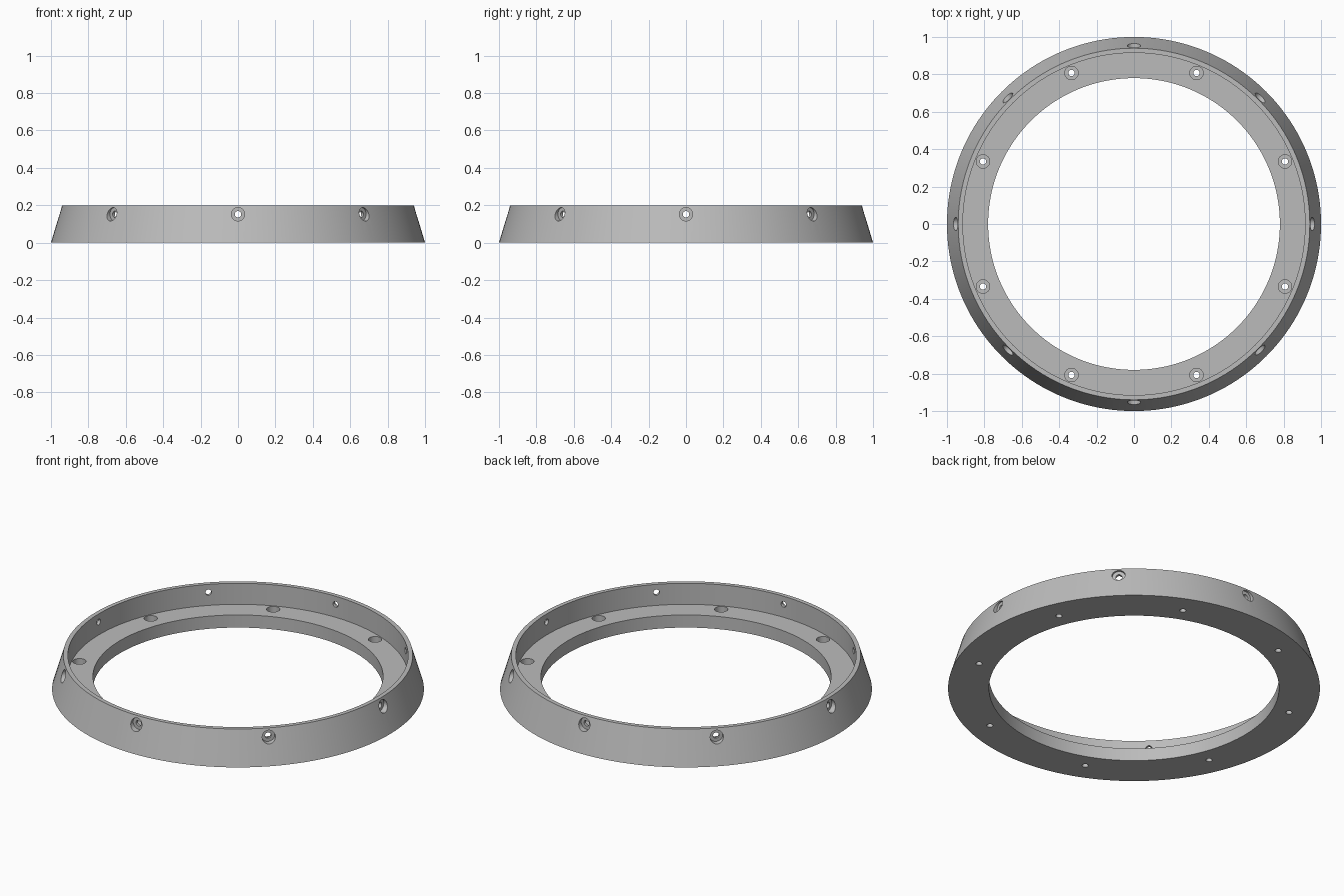
import bpy, bmesh
from math import pi, radians
from mathutils import Matrix, Vector

cube = bpy.data.objects.get("Cube")
if cube:
    bpy.data.objects.remove(cube)


def lathe(bm, profile, steps, matrix=Matrix(), closed=False):
    """Spin a (radius, height) profile around z, then place it."""
    verts = [bm.verts.new((r, 0, z)) for r, z in profile]
    pairs = list(zip(verts, verts[1:]))
    if closed:
        pairs.append((verts[-1], verts[0]))
    edges = [bm.edges.new(p) for p in pairs]
    before = set(bm.verts) - set(verts)
    bmesh.ops.spin(bm, geom=verts + edges, axis=(0, 0, 1), cent=(0, 0, 0),
                   angle=2 * pi, steps=steps, use_merge=True)
    new = [v for v in bm.verts if v not in before]
    bmesh.ops.remove_doubles(bm, verts=new, dist=1e-5)
    new = [v for v in bm.verts if v not in before]
    bmesh.ops.transform(bm, matrix=matrix, verts=new)


def make_object(name, bm):
    bmesh.ops.recalc_face_normals(bm, faces=bm.faces)
    mesh = bpy.data.meshes.new(name)
    bm.to_mesh(mesh)
    bm.free()
    obj = bpy.data.objects.new(name, mesh)
    bpy.context.collection.objects.link(obj)
    return obj


# Grey material
grey = bpy.data.materials.new("grey")
grey.use_nodes = True
colour = (0.5, 0.5, 0.5, 1)
grey.diffuse_color = colour
grey.node_tree.nodes["Principled BSDF"].inputs["Base Color"].default_value = colour

# Ring: tapered outside, thin upright rim, flat inner ledge
LEDGE = 0.075
bm = bmesh.new()
lathe(bm, [(0.78, 0), (1, 0), (0.94, 0.2), (0.915, 0.2), (0.915, LEDGE), (0.78, LEDGE)],
      160, closed=True)
ring = make_object("mounting_ring", bm)
ring.data.materials.append(grey)

# Counterbored screw holes: origin at the bore floor, bore opens along +z
BORE, HOLE = 0.036, 0.017
screw = [(0, -0.1), (HOLE, -0.1), (HOLE, 0), (BORE, 0), (BORE, 0.1), (0, 0.1)]
bm = bmesh.new()
for i in range(8):
    # Vertical holes through the ledge
    turn = Matrix.Rotation(radians(45 * i + 22.5), 4, "Z")
    lathe(bm, screw, 32, turn @ Matrix.Translation(Vector((0.874, 0, LEDGE - 0.04))))
    # Horizontal holes through the rim
    turn = Matrix.Rotation(radians(45 * i), 4, "Z")
    lathe(bm, screw, 32, turn @ Matrix.Translation(Vector((0.932, 0, 0.152)))
          @ Matrix.Rotation(pi / 2, 4, "Y"))
cutter = make_object("screw_hole_cutter", bm)
cutter.hide_render = True

# Cut the holes and smooth the curved walls
cut = ring.modifiers.new("screw_holes", "BOOLEAN")
cut.operation = "DIFFERENCE"
cut.solver = "EXACT"
cut.object = cutter
bpy.ops.object.select_all(action="DESELECT")
bpy.context.view_layer.objects.active = ring
ring.select_set(True)
bpy.ops.object.modifier_apply(modifier=cut.name)
bpy.data.objects.remove(cutter)
bpy.ops.object.shade_smooth_by_angle(angle=radians(30))
